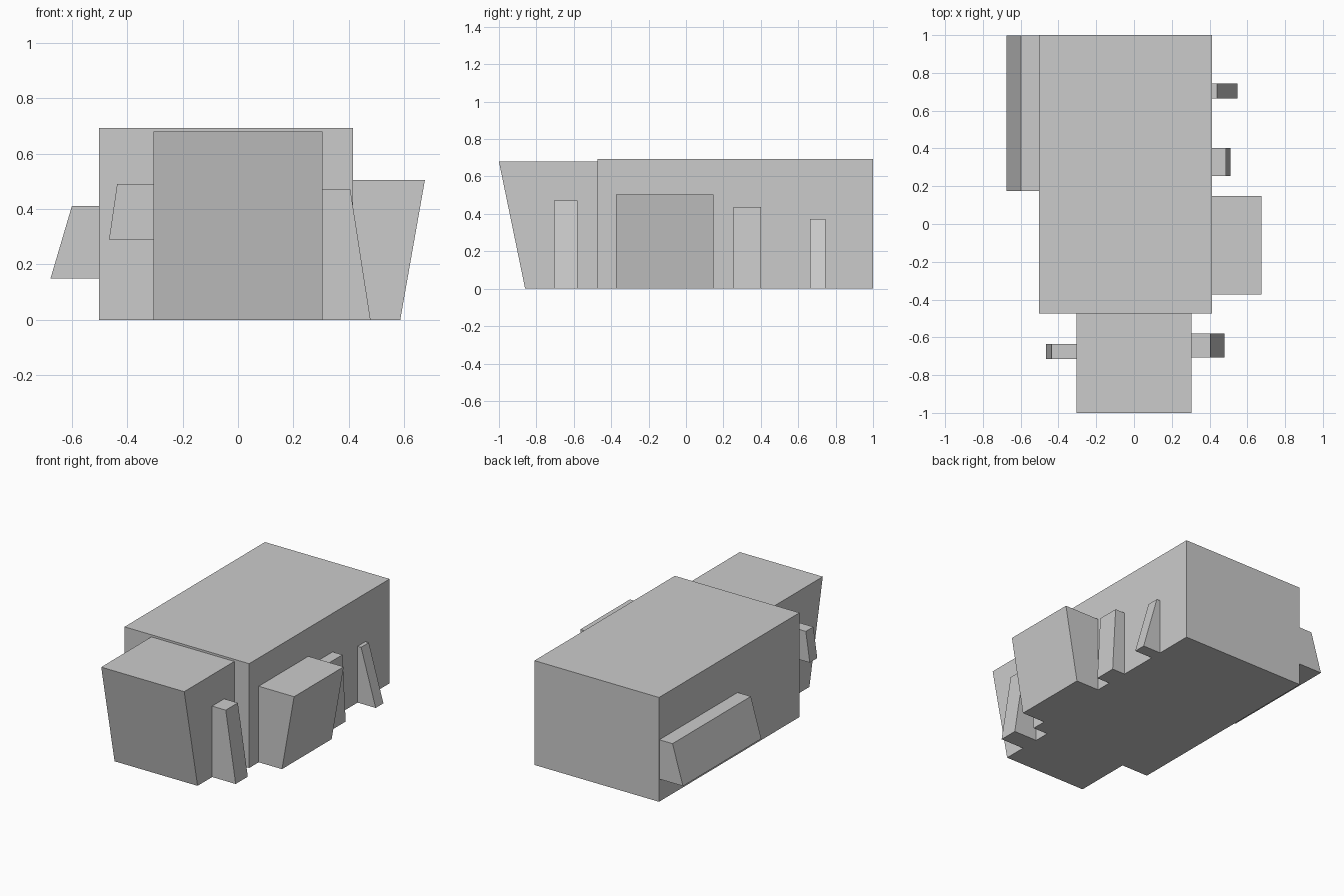
import bpy
import bmesh
from mathutils import Vector

if "Cube" in bpy.data.objects:
    bpy.data.objects.remove(bpy.data.objects["Cube"])


def prism(name, profile, start, end, axis="y"):
    """Extrude a side profile: (x, z) points along y, or (y, z) points along x."""
    bm = bmesh.new()
    if axis == "y":
        verts = [bm.verts.new((u, start, z)) for u, z in profile]
        step = Vector((0, end - start, 0))
    else:
        verts = [bm.verts.new((start, u, z)) for u, z in profile]
        step = Vector((end - start, 0, 0))
    face = bm.faces.new(verts)
    side = bmesh.ops.extrude_face_region(bm, geom=[face], use_keep_orig=True)
    moved = [g for g in side["geom"] if isinstance(g, bmesh.types.BMVert)]
    bmesh.ops.translate(bm, verts=moved, vec=step)
    bmesh.ops.recalc_face_normals(bm, faces=bm.faces)
    mesh = bpy.data.meshes.new(name)
    bm.to_mesh(mesh)
    bm.free()
    obj = bpy.data.objects.new(name, mesh)
    bpy.context.collection.objects.link(obj)
    return obj


LEFT, RIGHT, FRONT = -0.502, 0.414, 0.305

# Main rectangular body
prism("main_body", [(LEFT, 0), (RIGHT, 0), (RIGHT, 0.693), (LEFT, 0.693)], -0.474, 1.0)

# Narrower front block with a face leaning outwards towards the top
prism("front_block", [(-0.86, 0), (-0.474, 0), (-0.474, 0.679), (-1.0, 0.679)],
      -FRONT, FRONT, axis="x")

# Side attachments: wall x, outer x at bottom and top, z range, y range
attachments = {
    "left_long_bay": (LEFT, -0.676, -0.599, 0.15, 0.411, 0.175, 0.997),
    "left_front_bracket": (-FRONT, -0.465, -0.436, 0.29, 0.49, -0.714, -0.635),
    "right_bay": (RIGHT, 0.585, 0.674, 0, 0.505, -0.374, 0.147),
    "right_front_buttress": (FRONT, 0.478, 0.405, 0, 0.471, -0.707, -0.58),
    "right_middle_buttress": (RIGHT, 0.51, 0.486, 0, 0.437, 0.254, 0.402),
    "right_rear_buttress": (RIGHT, 0.547, 0.44, 0, 0.374, 0.664, 0.745),
}
for name, (wall, low, high, z0, z1, y0, y1) in attachments.items():
    prism(name, [(wall, z0), (low, z0), (high, z1), (wall, z1)], y0, y1)
